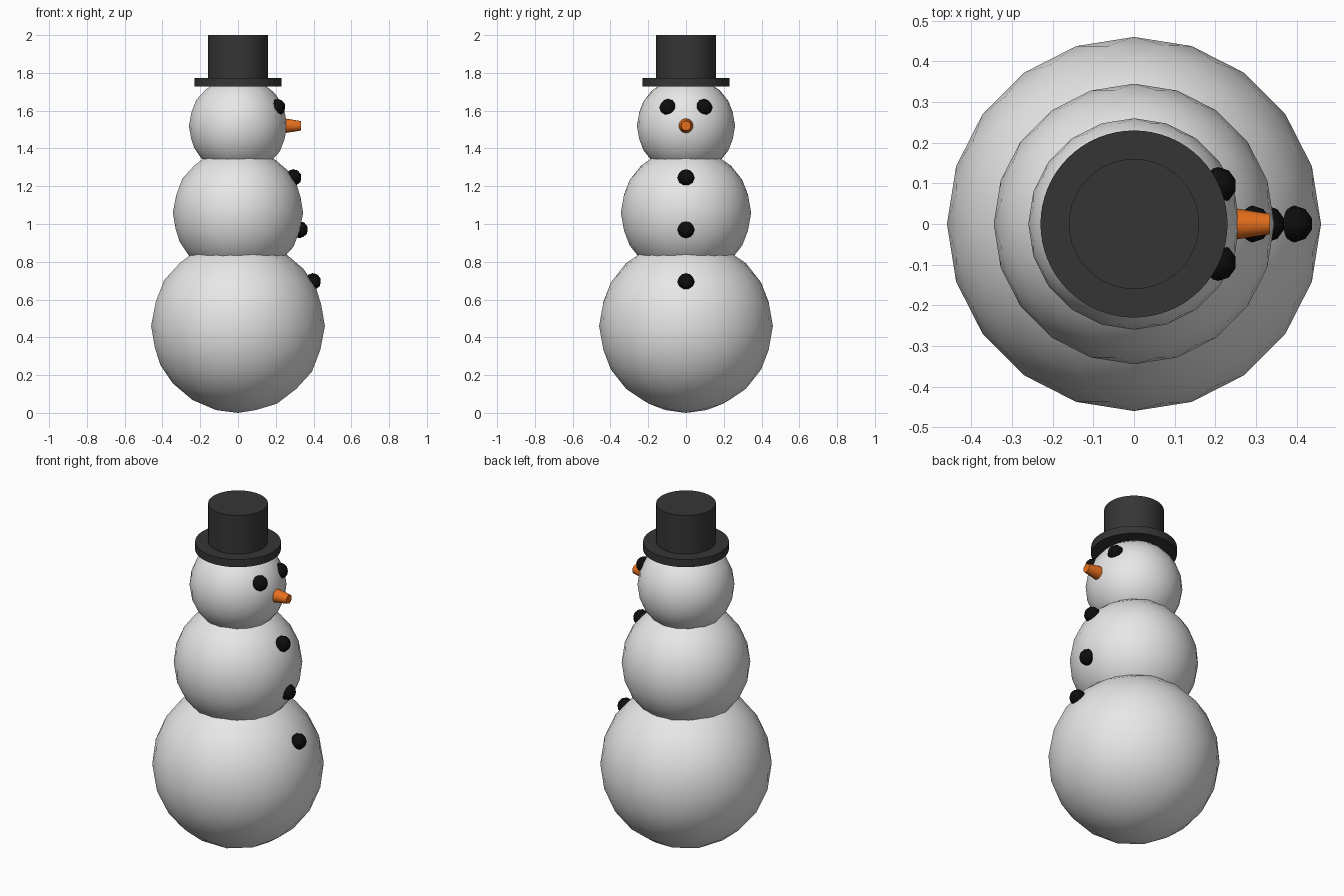
import bpy, math

if "Cube" in bpy.data.objects:
    bpy.data.objects.remove(bpy.data.objects["Cube"])


def material(name, rgb):
    m = bpy.data.materials.new(name)
    m.diffuse_color = (*rgb, 1)
    m.use_nodes = True
    m.node_tree.nodes["Principled BSDF"].inputs["Base Color"].default_value = m.diffuse_color
    return m


snow = material("snow_white", (0.8, 0.8, 0.8))
coal = material("coal_black", (0.004, 0.004, 0.004))
felt = material("hat_dark_grey", (0.036, 0.036, 0.036))
carrot = material("carrot_orange", (0.8, 0.16, 0.012))


def finish(name, mat, angle):
    o = bpy.context.object
    o.name = name
    o.data.materials.append(mat)
    bpy.ops.object.shade_smooth_by_angle(angle=math.radians(angle))
    return o


def ball(name, loc, radius, subdivisions, mat):
    bpy.ops.mesh.primitive_ico_sphere_add(
        subdivisions=subdivisions, radius=radius, location=loc)
    return finish(name, mat, 60)


def tapered(name, loc, r1, r2, depth, mat, rot=(0, 0, 0), sides=64):
    bpy.ops.mesh.primitive_cone_add(
        vertices=sides, radius1=r1, radius2=r2, depth=depth,
        location=loc, rotation=rot)
    return finish(name, mat, 40)


# Stacked snowballs
ball("lower_snowball", (0, 0, 0.46), 0.46, 3, snow)
ball("middle_snowball", (0, 0, 1.06), 0.345, 3, snow)
ball("head", (0, 0, 1.52), 0.26, 3, snow)

# Coal buttons down the +x side
for i, (x, z) in enumerate([(0.292, 1.245), (0.326, 0.97), (0.395, 0.695)]):
    ball(f"button_{i + 1}", (x, 0, z), 0.045, 2, coal)

# Coal eyes
for side, s in (("left", 1), ("right", -1)):
    ball(f"eye_{side}", (0.207, s * 0.095, 1.617), 0.045, 2, coal)

# Blunt carrot nose pointing to +x
tapered("nose", (0.287, 0, 1.52), 0.04, 0.025, 0.094, carrot,
        (0, math.pi / 2, 0), 32)

# Top hat
tapered("hat_brim", (0, 0, 1.75), 0.23, 0.23, 0.045, felt)
tapered("hat_crown", (0, 0, 1.88), 0.16, 0.16, 0.24, felt)
